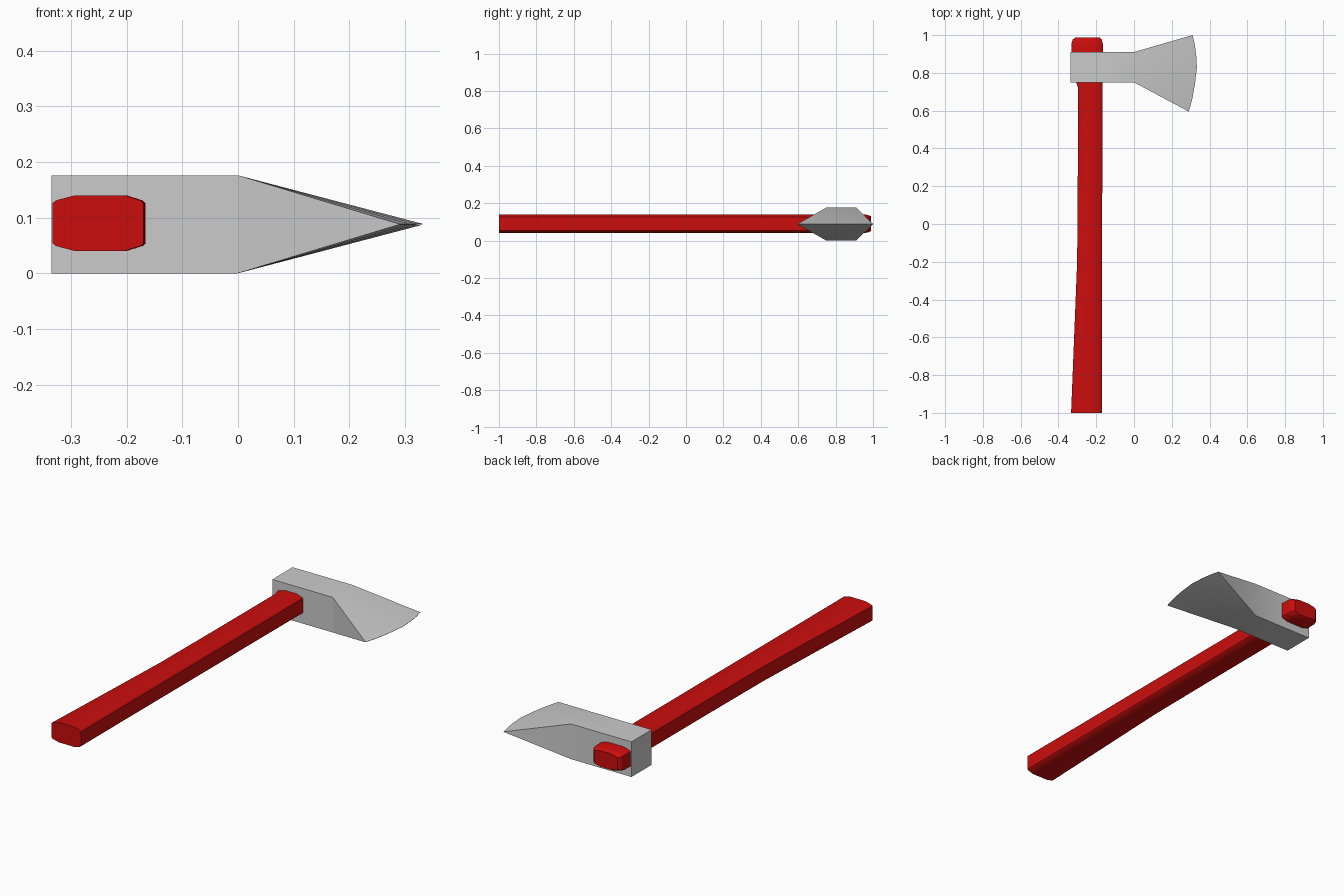
import bpy
import bmesh

cube = bpy.data.objects.get("Cube")
if cube:
    bpy.data.objects.remove(cube, do_unlink=True)

MID_Z = 0.088


def make_material(name, color, roughness):
    mat = bpy.data.materials.new(name)
    mat.use_nodes = True
    mat.diffuse_color = color
    bsdf = next(n for n in mat.node_tree.nodes if n.type == "BSDF_PRINCIPLED")
    bsdf.inputs["Base Color"].default_value = color
    bsdf.inputs["Roughness"].default_value = roughness
    return mat


def loft(name, rings, mat, angle):
    """Skin a list of closed rings and cap both ends."""
    bm = bmesh.new()
    loops = [[bm.verts.new(p) for p in ring] for ring in rings]
    for a, b in zip(loops, loops[1:]):
        for i in range(len(a)):
            j = (i + 1) % len(a)
            bm.faces.new((a[i], a[j], b[j], b[i]))
    bm.faces.new(loops[0])
    bm.faces.new(loops[-1])
    bmesh.ops.remove_doubles(bm, verts=bm.verts, dist=0.0001)
    bmesh.ops.recalc_face_normals(bm, faces=bm.faces)
    mesh = bpy.data.meshes.new(name)
    bm.to_mesh(mesh)
    bm.free()
    mesh.materials.append(mat)
    obj = bpy.data.objects.new(name, mesh)
    bpy.context.collection.objects.link(obj)
    bpy.ops.object.select_all(action="DESELECT")
    obj.select_set(True)
    bpy.context.view_layer.objects.active = obj
    bpy.ops.object.shade_smooth_by_angle(angle=angle)
    return obj


red = make_material("red paint", (0.6, 0.004, 0.004, 1), 0.5)
steel = make_material("grey steel", (0.6, 0.6, 0.6, 1), 0.5)

# Handle: chamfered section (inset from the side, height) swept along y
CORNER = [(0.0, 0.036), (0.006, 0.041), (0.04, 0.05)]


def handle_ring(y, left, right, shrink=1.0):
    top = [(left + dx, dz) for dx, dz in CORNER]
    top += [(right - dx * 0.85, dz) for dx, dz in reversed(CORNER)]
    outline = top + [(x, -dz) for x, dz in reversed(top)]
    return [(x, y, MID_Z + 0.002 + dz * shrink) for x, dz in outline]


stations = [(-1.0, -0.333, -0.17), (-0.6, -0.317, -0.17), (-0.2, -0.301, -0.169),
            (0.2, -0.298, -0.168), (0.72, -0.296, -0.167), (0.77, -0.312, -0.166),
            (0.83, -0.331, -0.165), (0.955, -0.331, -0.165),
            (0.975, -0.325, -0.17, 0.92), (0.988, -0.311, -0.183, 0.8)]
loft("handle", [handle_ring(*s) for s in stations], red, 0.5)

# Axe head: square block that tapers to a curved cutting edge
EDGE = [(0.29, 0.595), (0.308, 0.66), (0.322, 0.735), (0.333, 0.83),
        (0.329, 0.9), (0.321, 0.955), (0.31, 1.0)]


def block_ring(x):
    ys = [0.75 + 0.16 * i / (len(EDGE) - 1) for i in range(len(EDGE))]
    return ([(x, y, 2 * MID_Z) for y in ys] + [(x, y, 0) for y in reversed(ys)])


bm_rings = [block_ring(x) for x in (-0.335, -0.17, 0.0)]
edge_ring = [(x, y, MID_Z + 0.0005) for x, y in EDGE]
edge_ring += [(x, y, MID_Z - 0.0005) for x, y in reversed(EDGE)]
loft("axe_head", bm_rings + [edge_ring], steel, 0.4)
